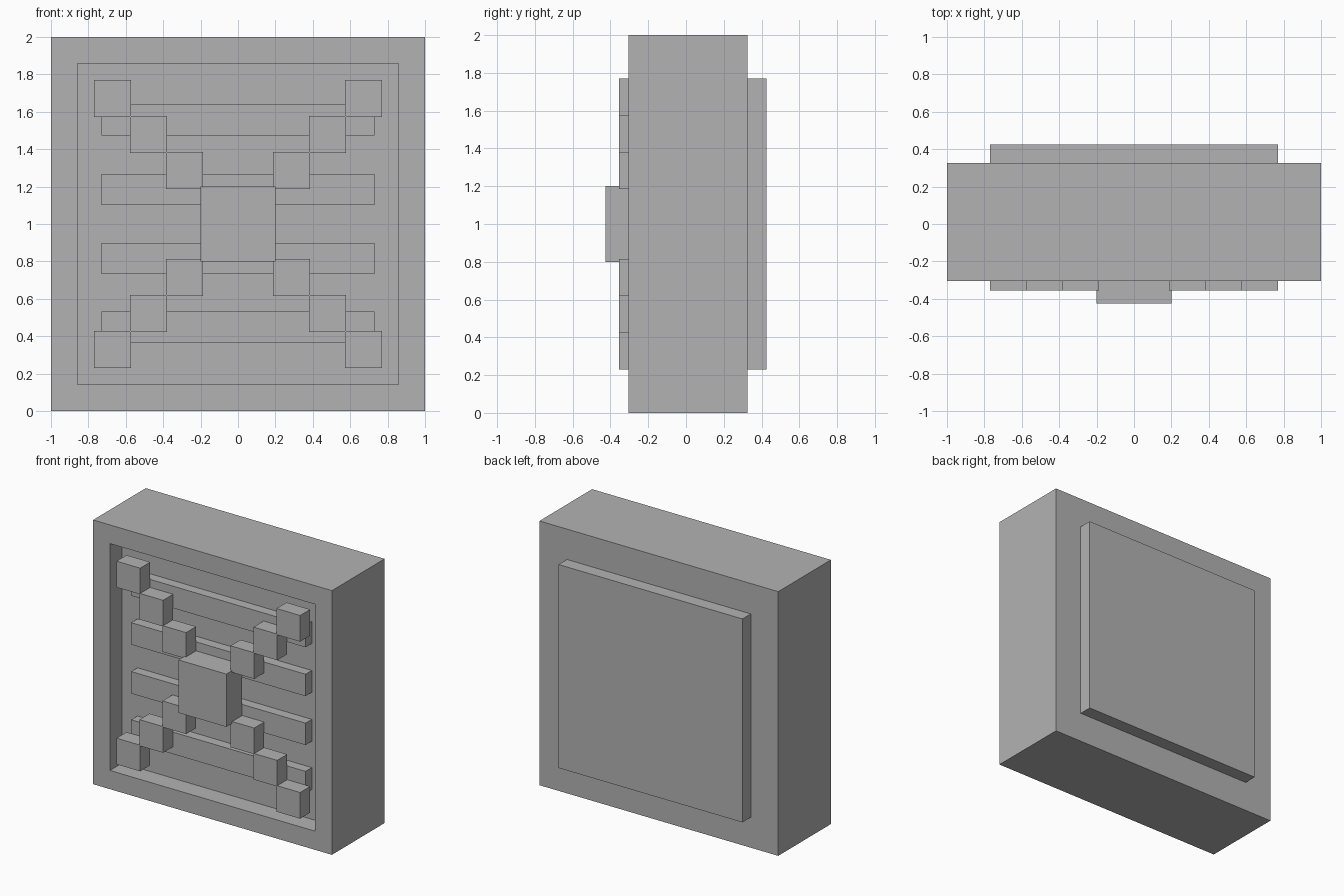
import bpy
import bmesh
from mathutils import Vector

if "Cube" in bpy.data.objects:
    bpy.data.objects.remove(bpy.data.objects["Cube"])

grey = bpy.data.materials.new("plain_grey")
grey.diffuse_color = (0.45, 0.45, 0.45, 1)
grey.use_nodes = True
grey.node_tree.nodes["Principled BSDF"].inputs["Base Color"].default_value = grey.diffuse_color

# Depth levels along y, front to back
CENTRE_FRONT, STUD_FRONT, BODY_FRONT = -0.425, -0.355, -0.305
SLAT_FRONT, FLOOR, BODY_BACK, PLATE_BACK = -0.235, -0.16, 0.325, 0.425


def box_mesh(x0, x1, y0, y1, z0, z1):
    bm = bmesh.new()
    bmesh.ops.create_cube(bm, size=1)
    bmesh.ops.scale(bm, vec=(x1 - x0, y1 - y0, z1 - z0), verts=bm.verts)
    bmesh.ops.translate(bm, vec=((x0 + x1) / 2, (y0 + y1) / 2, (z0 + z1) / 2), verts=bm.verts)
    return bm


def finish(name, bm):
    mesh = bpy.data.meshes.new(name)
    bm.to_mesh(mesh)
    bm.free()
    mesh.materials.append(grey)
    obj = bpy.data.objects.new(name, mesh)
    bpy.context.collection.objects.link(obj)
    return obj


def box(name, *bounds):
    return finish(name, box_mesh(*bounds))


# Body block with a square recess sunk into the front
bm = box_mesh(-1, 1, BODY_FRONT, BODY_BACK, 0, 2)
bm.normal_update()
front = [f for f in bm.faces if f.normal.y < -0.9]
bmesh.ops.inset_region(bm, faces=front, thickness=0.2)
walls = bmesh.ops.extrude_discrete_faces(bm, faces=front)
floor = walls["faces"][0]
bmesh.ops.translate(bm, vec=Vector((0, FLOOR - BODY_FRONT, 0)), verts=floor.verts)
bmesh.ops.recalc_face_normals(bm, faces=bm.faces)
finish("body_frame", bm)

# Raised plate on the back
box("back_plate", -0.77, 0.77, BODY_BACK, PLATE_BACK, 0.23, 1.77)

# Horizontal slats on the recess floor
for i, z in enumerate((0.45, 0.815, 1.185, 1.555)):
    box(f"slat_{i + 1}", -0.73, 0.73, SLAT_FRONT, FLOOR, z - 0.083, z + 0.083)

# Diagonal cross of square studs resting on the slats
for sx in (-1, 1):
    for sz in (-1, 1):
        for i, d in enumerate((0.285, 0.478, 0.67)):
            x, z, h = sx * d, 1 + sz * d, 0.099
            side = "right" if sx > 0 else "left"
            level = "upper" if sz > 0 else "lower"
            box(f"stud_{level}_{side}_{i + 1}", x - h, x + h, STUD_FRONT, SLAT_FRONT, z - h, z + h)

# Large block at the middle of the cross
box("centre_block", -0.2, 0.2, CENTRE_FRONT, SLAT_FRONT, 0.8, 1.2)
